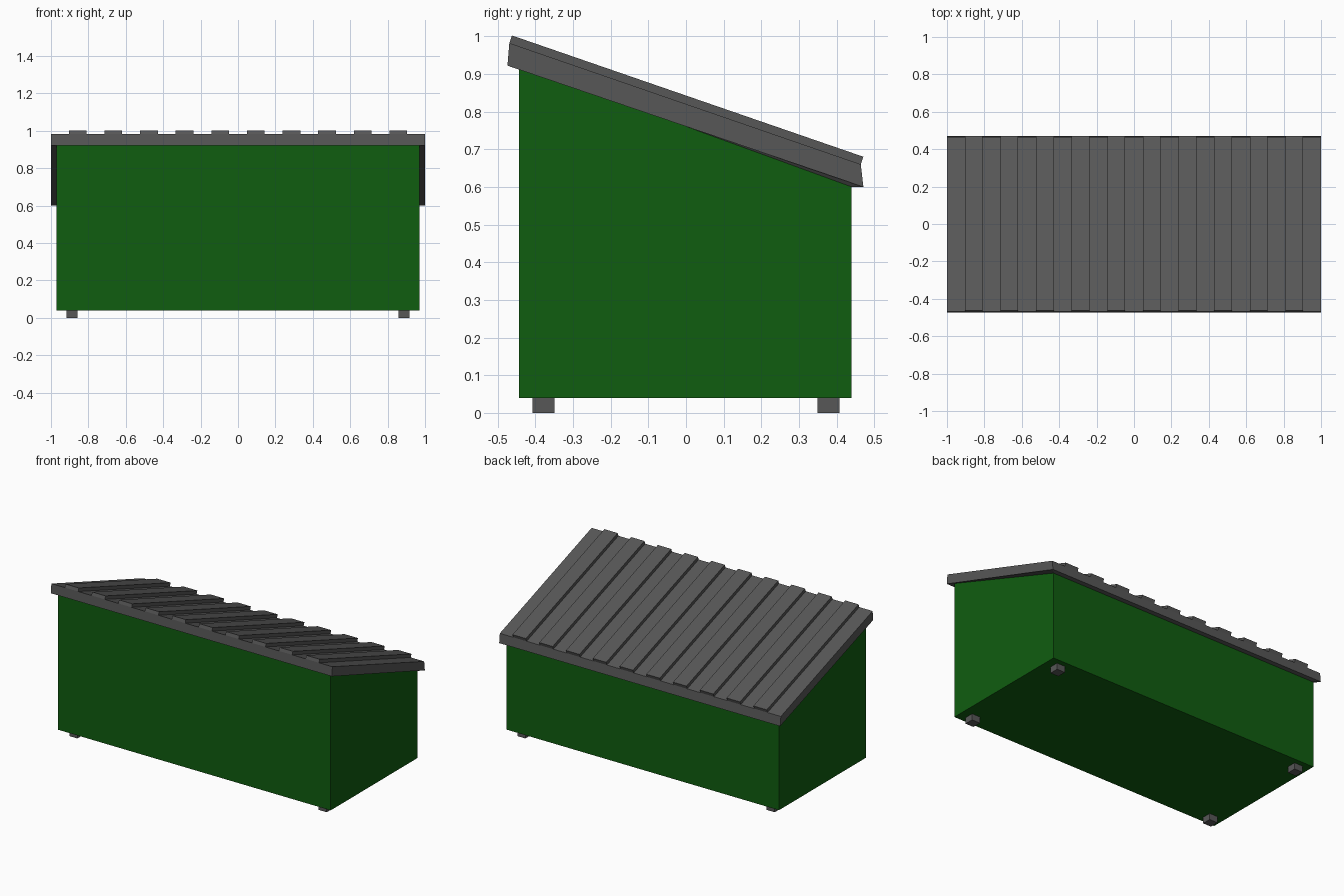
import bpy
import bmesh

if "Cube" in bpy.data.objects:
    bpy.data.objects.remove(bpy.data.objects["Cube"])


def material(name, rgb):
    m = bpy.data.materials.new(name)
    m.diffuse_color = (*rgb, 1)
    m.use_nodes = True
    m.node_tree.nodes["Principled BSDF"].inputs["Base Color"].default_value = m.diffuse_color
    return m


GREEN = material("green paint", (0.005, 0.11, 0.005))
GREY = material("dark grey", (0.095, 0.095, 0.095))


def finish(name, bm, mat):
    bmesh.ops.recalc_face_normals(bm, faces=bm.faces)
    mesh = bpy.data.meshes.new(name)
    bm.to_mesh(mesh)
    bm.free()
    mesh.materials.append(mat)
    obj = bpy.data.objects.new(name, mesh)
    bpy.context.collection.objects.link(obj)
    return obj


def loop(bm, x, front, back):
    """Rectangular loop: front and back edges given as (y, z)."""
    return [bm.verts.new(p) for p in (
        (-x, *front), (x, *front), (x, *back), (-x, *back))]


def bridge(bm, a, b):
    for i in range(4):
        j = (i + 1) % 4
        bm.faces.new((a[i], a[j], b[j], b[i]))


def side_prism(name, profile, x0, x1, mat):
    """Extrude a (y, z) outline along x."""
    bm = bmesh.new()
    face = bm.faces.new([bm.verts.new((x0, y, z)) for y, z in profile])
    ext = bmesh.ops.extrude_face_region(bm, geom=[face])
    verts = [v for v in ext["geom"] if isinstance(v, bmesh.types.BMVert)]
    bmesh.ops.translate(bm, verts=verts, vec=(x1 - x0, 0, 0))
    return finish(name, bm, mat)


# Bin body with sloping top
side_prism("bin_body",
           [(-0.443, 0.04), (0.44, 0.04), (0.44, 0.60), (-0.443, 0.922)],
           -0.97, 0.97, GREEN)

# Lid slab: level overhang strips around the body, then rim and top
bm = bmesh.new()
inner = loop(bm, 0.97, (-0.443, 0.922), (0.44, 0.60))
outer = loop(bm, 1.0, (-0.474, 0.922), (0.471, 0.60))
top = loop(bm, 1.0, (-0.469, 0.982), (0.464, 0.66))
bridge(bm, inner, outer)
bridge(bm, outer, top)
bm.faces.new(top)
finish("lid", bm, GREY)

# Ten raised ribs, every second one of 21 equal strips
strip = 2 / 21
for i in range(10):
    x = -1 + strip * (2 * i + 1)
    side_prism(f"lid_rib_{i + 1}",
               [(-0.469, 0.982), (0.464, 0.66), (0.471, 0.68), (-0.462, 1.002)],
               x, x + strip, GREY)

# Four short feet
for sx, side in ((-1, "left"), (1, "right")):
    for sy, end in ((-1, "front"), (1, "back")):
        y0, y1 = sy * 0.378 - 0.029, sy * 0.378 + 0.029
        side_prism(f"foot_{end}_{side}",
                   [(y0, 0), (y1, 0), (y1, 0.04), (y0, 0.04)],
                   sx * 0.887 - 0.029, sx * 0.887 + 0.029, GREY)
